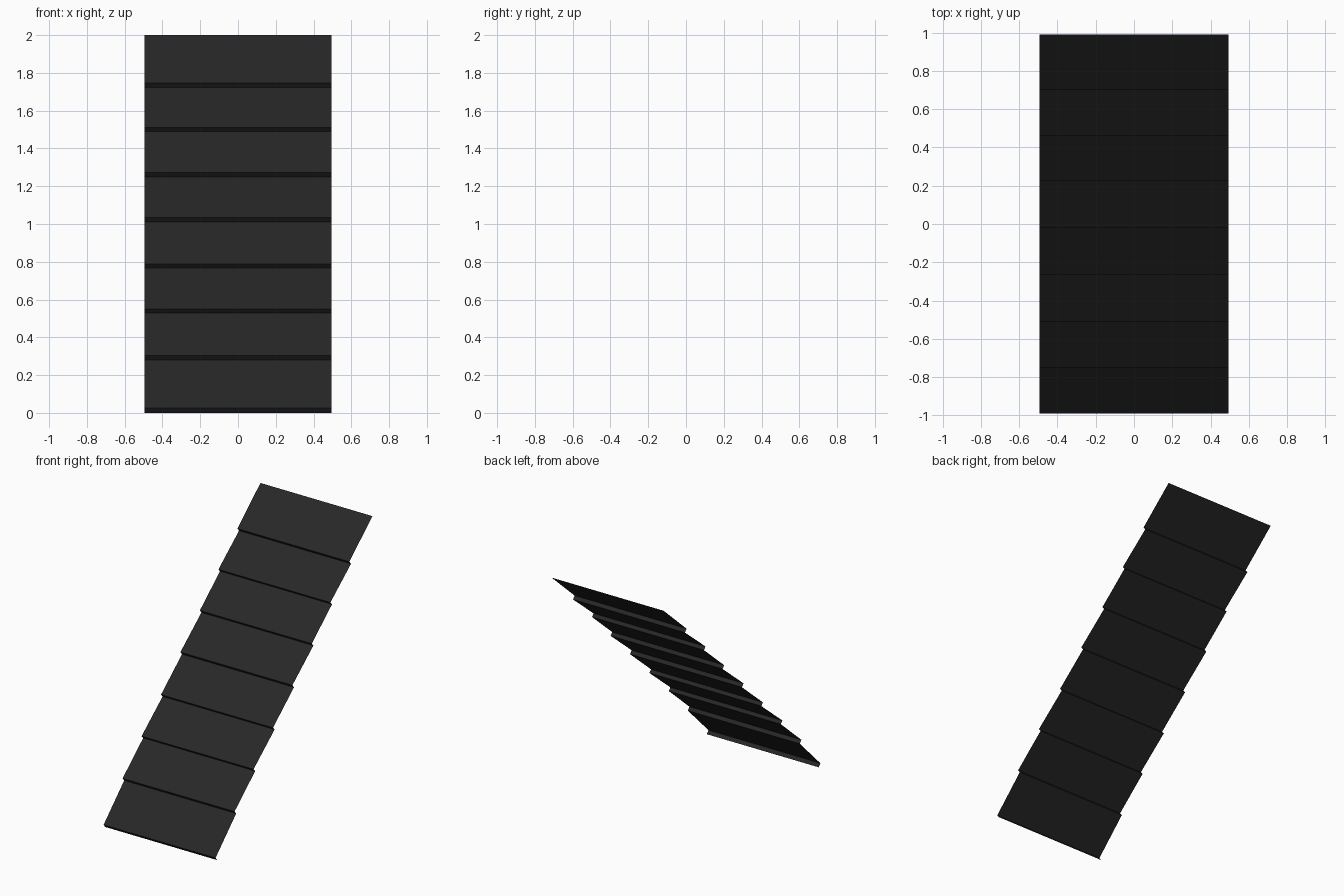
import bpy, bmesh

if "Cube" in bpy.data.objects:
    bpy.data.objects.remove(bpy.data.objects["Cube"])

HALF_W = 0.495

# Front edge of each shingle course: (y, z of lip bottom, z of lip top), bottom to top
courses = [(-0.99, 0.0, 0.025), (-0.75, 0.28, 0.304), (-0.51, 0.528, 0.55),
           (-0.265, 0.766, 0.788), (-0.02, 1.01, 1.034), (0.225, 1.25, 1.273),
           (0.46, 1.49, 1.512), (0.70, 1.722, 1.746)]
LIP_BACK = 0.02          # the lip leans back under the course

# Stepped side profile
profile = []
for y, z0, z1 in courses:
    profile += [(y + LIP_BACK, z0), (y, z1)]
profile.append((0.99, 2.0))

# Open sheet swept along x, normals facing front and up
bm = bmesh.new()
rows = [[bm.verts.new((x, y, z)) for x in (-HALF_W, HALF_W)] for y, z in profile]
for a, b in zip(rows, rows[1:]):
    bm.faces.new((a[0], a[1], b[1], b[0]))

mesh = bpy.data.meshes.new("shingle_roof_panel")
bm.to_mesh(mesh)
bm.free()

# Single charcoal colour
mat = bpy.data.materials.new("charcoal")
mat.diffuse_color = (0.02, 0.02, 0.02, 1)
mat.use_nodes = True
mat.node_tree.nodes["Principled BSDF"].inputs["Base Color"].default_value = mat.diffuse_color
mesh.materials.append(mat)

obj = bpy.data.objects.new("shingle_roof_panel", mesh)
bpy.context.collection.objects.link(obj)
